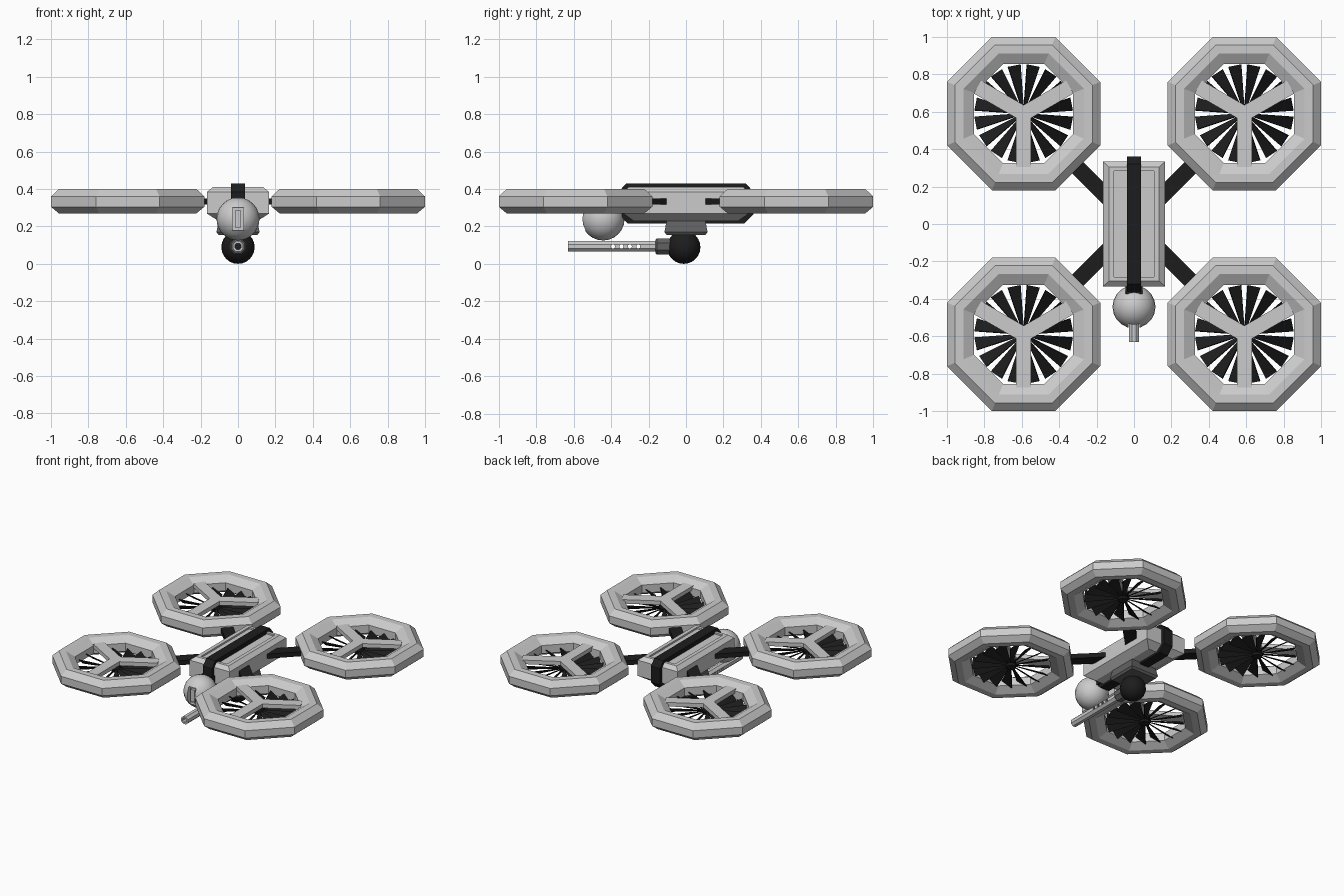
import bpy, bmesh, math
from mathutils import Matrix, Vector

if "Cube" in bpy.data.objects:
    bpy.data.objects.remove(bpy.data.objects["Cube"])


def material(name, rgb):
    m = bpy.data.materials.new(name)
    m.diffuse_color = (*rgb, 1)
    m.use_nodes = True
    m.node_tree.nodes["Principled BSDF"].inputs["Base Color"].default_value = m.diffuse_color
    return m


BLACK = material("black", (0.012, 0.012, 0.012))
DARK = material("dark_grey", (0.12, 0.12, 0.12))


def finish(name, bm, mat=None, loc=(0, 0, 0)):
    bmesh.ops.recalc_face_normals(bm, faces=bm.faces)
    me = bpy.data.meshes.new(name)
    bm.to_mesh(me)
    bm.free()
    if mat:
        me.materials.append(mat)
    ob = bpy.data.objects.new(name, me)
    ob.location = loc
    bpy.context.collection.objects.link(ob)
    return ob


def loft(bm, rings, closed=False):
    """Skin a list of equal-length point rings; cap the ends unless closed."""
    vs = [[bm.verts.new(p) for p in r] for r in rings]
    n = len(vs[0])
    for a, b in zip(vs, vs[1:] + vs[:1] if closed else vs[1:]):
        for i in range(n):
            bm.faces.new((a[i], a[(i + 1) % n], b[(i + 1) % n], b[i]))
    if not closed:
        bm.faces.new(vs[0])
        bm.faces.new(vs[-1])


def lathe(bm, profile, n):
    """Closed ring of n sides around z; profile is (apothem, z)."""
    k = math.cos(math.pi / n)
    rings = []
    for r, z in profile:
        rings.append([(r / k * math.cos((i + .5) * math.tau / n),
                       r / k * math.sin((i + .5) * math.tau / n), z) for i in range(n)])
    loft(bm, rings, closed=True)


def stack(bm, sections):
    """Rectangular sections (half x, half y, z) skinned upward."""
    loft(bm, [[(-x, -y, z), (x, -y, z), (x, y, z), (-x, y, z)] for x, y, z in sections])


def box(bm, size, mat):
    bmesh.ops.create_cube(bm, size=1, matrix=mat @ Matrix.Diagonal((*size, 1)))


# Rotor shroud: octagonal ring with chamfered section
bm = bmesh.new()
lathe(bm, [(.41, .305), (.41, .36), (.368, .40), (.322, .40), (.265, .365),
           (.265, .305), (.322, .27), (.368, .27)], 8)
shroud = finish("rotor_shroud", bm)

# Three-way strut over each fan
bm = bmesh.new()
for a in (30, 150, 270):
    rot = Matrix.Rotation(math.radians(a), 4, 'Z')
    box(bm, (.285, .08, .03), rot @ Matrix.Translation((.1425, 0, .362)))
strut = finish("rotor_strut", bm)

# Pitched fan blades with a small hub
bm = bmesh.new()
COUNT = 16
for i in range(COUNT):
    rot = Matrix.Rotation((i + .5) * math.tau / COUNT, 4, 'Z')
    pts = [(.03, -.005, .306), (.262, -.034, .283), (.262, .034, .337), (.03, .005, .314)]
    off = Vector((0, -.002, .002))
    loft(bm, [[rot @ (Vector(p) + s * off) for p in pts] for s in (-1, 1)])
bmesh.ops.create_cone(bm, cap_ends=True, segments=12, radius1=.035, radius2=.035,
                      depth=.06, matrix=Matrix.Translation((0, 0, .32)))
fan = finish("rotor_fan", bm, BLACK)

# Four rotors share the same meshes
for part in (shroud, strut, fan):
    for i, (sx, sy) in enumerate(((1, 1), (-1, 1), (-1, -1), (1, -1))):
        ob = part if i == 0 else part.copy()
        if i:
            bpy.context.collection.objects.link(ob)
        ob.location = (.59 * sx, .59 * sy, 0)

# Diagonal arms
bm = bmesh.new()
for a in (45, 135, 225, 315):
    box(bm, (.35, .085, .034), Matrix.Rotation(math.radians(a), 4, 'Z')
        @ Matrix.Translation((.295, 0, .333)))
finish("rotor_arms", bm, BLACK)

# Hull with chamfers and a recessed top panel
bm = bmesh.new()
stack(bm, [(.105, .28, .23), (.165, .333, .268), (.165, .333, .385),
           (.135, .305, .41), (.107, .283, .41), (.107, .283, .398)])
finish("hull", bm)

# Belt running lengthwise around the hull
bm = bmesh.new()
outline = [(-.31, .215), (.31, .215), (.36, .265), (.36, .385),
           (.32, .43), (-.32, .43), (-.36, .385), (-.36, .265)]
loft(bm, [[(x, y, z) for y, z in outline] for x in (-.037, .037)])
finish("hull_belt", bm, BLACK)

# Turret mount under the hull
bm = bmesh.new()
stack(bm, [(.105, .105, .155), (.115, .115, .17), (.1, .1, .25)])
finish("turret_mount", bm, DARK)


def sphere(name, r, loc, mat=None):
    bm = bmesh.new()
    bmesh.ops.create_uvsphere(bm, u_segments=20, v_segments=12, radius=r)
    for f in bm.faces:
        f.smooth = True
    return finish(name, bm, mat, loc)


def cut(ob, cutter):
    cutter.hide_render = True
    cutter.hide_viewport = True
    m = ob.modifiers.new("cut", 'BOOLEAN')
    m.operation = 'DIFFERENCE'
    m.object = cutter
    m.solver = 'EXACT'


# Gun ball and breech block
sphere("turret_ball", .089, (0, -.012, .089), BLACK)
bm = bmesh.new()
to_y = Matrix.Rotation(math.pi / 2, 4, 'X')
lathe(bm, [(.043, .07), (.043, .155), (.036, .163), (.02, .163), (.02, .07)], 8)
bm.transform(to_y)
finish("gun_breech", bm, DARK, (0, 0, .093))

# Hollow barrel with four vent holes
bm = bmesh.new()
lathe(bm, [(.028, .09), (.028, .63), (.017, .63), (.017, .09)], 8)
bm.transform(to_y)
barrel = finish("gun_barrel", bm, None, (0, 0, .093))
bm = bmesh.new()
for i in range(4):
    bmesh.ops.create_cone(bm, cap_ends=True, segments=10, radius1=.011, radius2=.011, depth=.1,
                          matrix=Matrix.Translation((0, -.39 + .045 * i, .093))
                          @ Matrix.Rotation(math.pi / 2, 4, 'Y'))
cut(barrel, finish("vent_cutter", bm))

# Camera head with slot, lens plate and neck
head = sphere("camera_head", .115, (0, -.443, .24))
bm = bmesh.new()
box(bm, (.06, .08, .125), Matrix.Translation((0, -.555, .24)))
cut(head, finish("slot_cutter", bm))
bm = bmesh.new()
box(bm, (.034, .03, .09), Matrix.Translation((0, -.52, .24)))
finish("camera_lens", bm)
bm = bmesh.new()
box(bm, (.09, .06, .08), Matrix.Translation((0, -.345, .285)))
finish("camera_neck", bm, BLACK)
